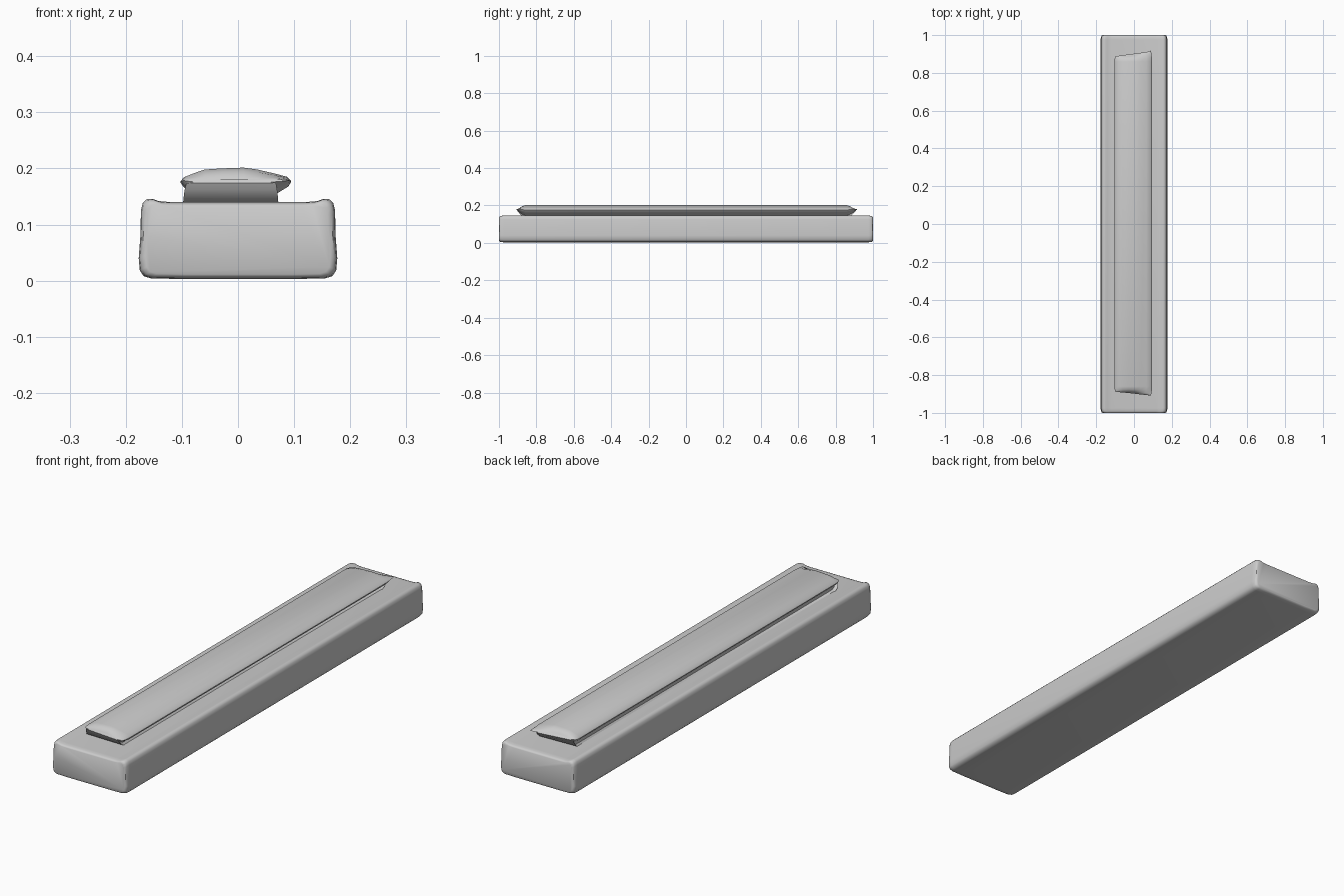
import bpy
import bmesh
import math

cube = bpy.data.objects.get("Cube")
if cube:
    bpy.data.objects.remove(cube, do_unlink=True)

grey = bpy.data.materials.new("light_grey")
grey.use_nodes = True
colour = (0.6, 0.6, 0.6, 1)
grey.diffuse_color = colour
grey.node_tree.nodes["Principled BSDF"].inputs["Base Color"].default_value = colour


def loft(name, section, ends, centre, horn=0.0):
    """Sweep an xz section along y; ends lists (y, x scale, z scale) from the tip inwards."""
    cx, cz = centre
    stations = [(-y, sx, sz) for y, sx, sz in ends] + list(reversed(ends))
    bm = bmesh.new()
    rings = []
    for y, sx, sz in stations:
        side = math.copysign(1, y)
        ring = []
        for x, z in section:
            # Corners on the left side reach a little further at the tips
            reach = horn * max(0, x) / 0.095 * (1 - sz)
            if y > 0:
                reach *= 1.5
            ring.append(bm.verts.new((cx + (x - cx) * sx, y + side * reach,
                                      cz + (z - cz) * sz)))
        rings.append(ring)
    n = len(section)
    for a, b in zip(rings, rings[1:]):
        for i in range(n):
            j = (i + 1) % n
            bm.faces.new((a[i], a[j], b[j], b[i]))
    bm.faces.new(rings[0])
    bm.faces.new(rings[-1])
    bmesh.ops.recalc_face_normals(bm, faces=bm.faces)
    mesh = bpy.data.meshes.new(name)
    bm.to_mesh(mesh)
    bm.free()
    mesh.materials.append(grey)
    obj = bpy.data.objects.new(name, mesh)
    bpy.context.collection.objects.link(obj)
    bpy.ops.object.select_all(action='DESELECT')
    obj.select_set(True)
    bpy.context.view_layer.objects.active = obj
    bpy.ops.object.shade_smooth_by_angle(angle=math.radians(40))
    return obj


# Base bar: soft corners and slightly raised lips along its long top edges
half = [(0.10, 0.003), (0.155, 0.004), (0.168, 0.008), (0.175, 0.018),
        (0.177, 0.04), (0.174, 0.08), (0.173, 0.125), (0.170, 0.138),
        (0.163, 0.145), (0.153, 0.146), (0.142, 0.142), (0.12, 0.140)]
base_section = half + [(-x, z) for x, z in reversed(half)]
base_ends = [(1.0, 0.93, 0.88), (0.997, 0.97, 0.94), (0.99, 0.99, 0.98), (0.975, 1, 1)]
loft("base_bar", base_section, base_ends, (0, 0.072))

# Raised rail: narrow foot, undercut neck and a broad rounded cap
rail_section = [(-0.098, 0.137), (-0.085, 0.145), (-0.086, 0.156), (-0.098, 0.168),
                (-0.103, 0.176), (-0.097, 0.184), (-0.08, 0.191), (-0.06, 0.198),
                (-0.03, 0.200), (0.01, 0.2015), (0.035, 0.198), (0.065, 0.191),
                (0.088, 0.185), (0.095, 0.177), (0.09, 0.168), (0.072, 0.157),
                (0.06, 0.147), (0.072, 0.137)]
rail_ends = [(0.889, 0.94, 0.12), (0.885, 0.97, 0.4), (0.877, 0.99, 0.75), (0.86, 1, 1)]
loft("raised_rail", rail_section, rail_ends, (0, 0.179), horn=0.022)
